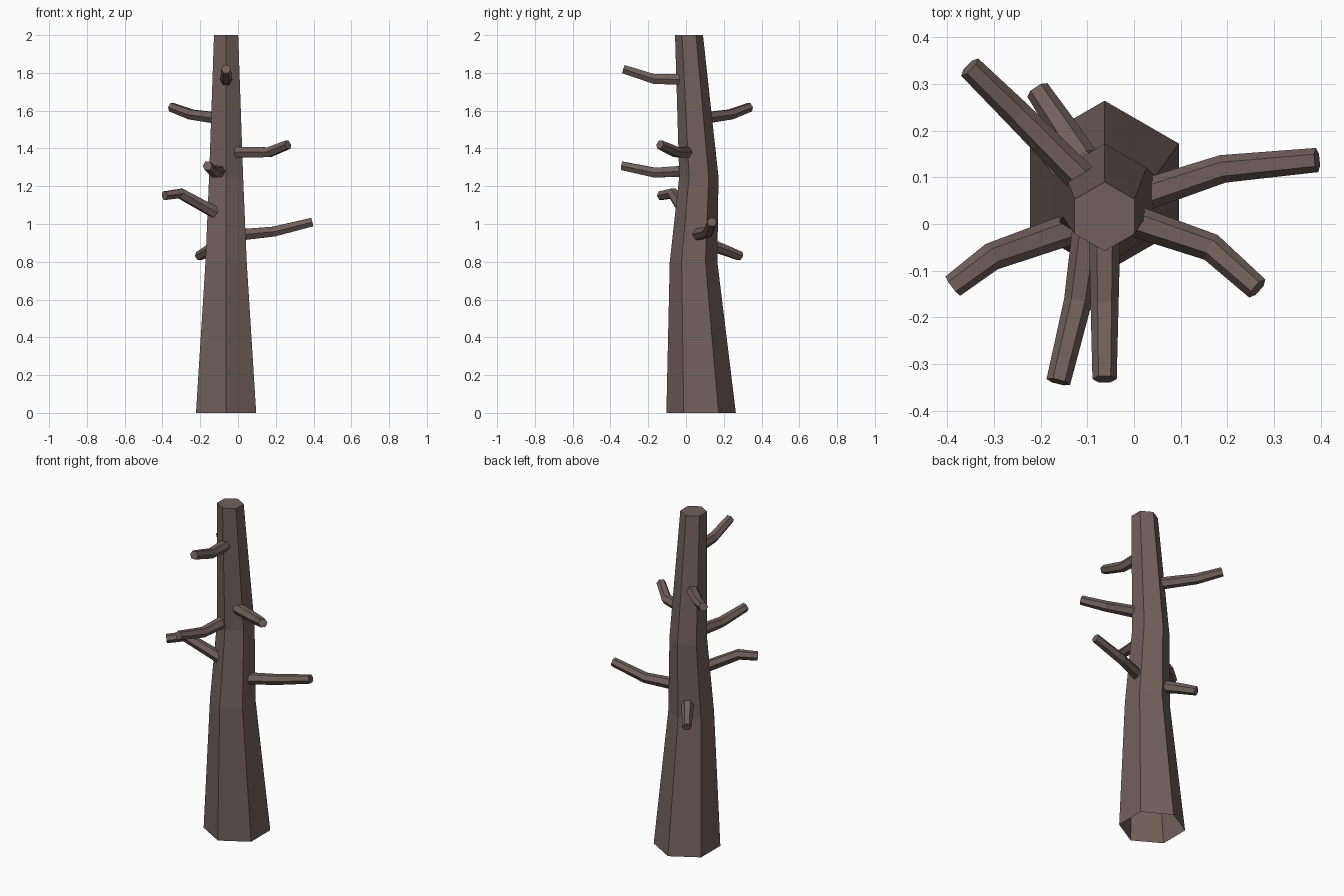
import bpy, bmesh, math
from mathutils import Vector

cube = bpy.data.objects.get("Cube")
if cube:
    bpy.data.objects.remove(cube, do_unlink=True)

BARK = (0.17, 0.117, 0.107, 1)
bark = bpy.data.materials.new("brown bark")
bark.use_nodes = True
bark.diffuse_color = BARK
bark.node_tree.nodes["Principled BSDF"].inputs["Base Color"].default_value = BARK

SIDES = 6
UP = Vector((0, 0, 1))


def hex_ring(centre, radius, side, top):
    """Six points around a centre, the first lying along the side vector."""
    angles = [math.tau * i / SIDES for i in range(SIDES)]
    return [centre + radius * (math.cos(a) * side + math.sin(a) * top) for a in angles]


def skin_rings(name, rings):
    """Flat-sided tube through the rings, closed at the far end only."""
    bm = bmesh.new()
    loops = [[bm.verts.new(p) for p in ring] for ring in rings]
    for low, high in zip(loops, loops[1:]):
        for i in range(SIDES):
            j = (i + 1) % SIDES
            bm.faces.new((low[i], low[j], high[j], high[i]))
    bm.faces.new(loops[-1])
    mesh = bpy.data.meshes.new(name)
    bm.to_mesh(mesh)
    bm.free()
    mesh.materials.append(bark)
    obj = bpy.data.objects.new(name, mesh)
    bpy.context.collection.objects.link(obj)
    return obj


def branch(name, points, radii=(0.034, 0.030, 0.026)):
    """Tapered, bent hexagonal limb with mitred joint."""
    pts = [Vector(p) for p in points]
    rings = []
    for i, (p, r) in enumerate(zip(pts, radii)):
        before, after = pts[max(i - 1, 0)], pts[min(i + 1, len(pts) - 1)]
        along = (after - before).normalized()
        side = UP.cross(along).normalized()
        # side x top must point along the limb so the faces look outward
        rings.append(hex_ring(p, r, side, along.cross(side)))
    return skin_rings(name, rings)


# Trunk: open underneath, leaning and tapering; (y, z, radius)
trunk_path = [(0.08, 0, 0.184), (0.04, 0.8, 0.126), (0.068, 1.25, 0.104), (0.016, 2, 0.074)]
skin_rings("trunk", [
    hex_ring(Vector((-0.063, y, z)), r, Vector((0, 1, 0)), Vector((-1, 0, 0)))
    for y, z, r in trunk_path])

# Bare branches: root inside trunk, bend, tip
branch("upper_front_branch", [(-0.063, -0.01, 1.765), (-0.063, -0.17, 1.768), (-0.063, -0.332, 1.82)])
branch("middle_front_branch", [(-0.097, 0.0, 1.28), (-0.12, -0.165, 1.272), (-0.162, -0.338, 1.308)])
branch("right_branch", [(-0.12, -0.005, 1.06), (-0.305, -0.07, 1.162), (-0.388, -0.133, 1.15)])
branch("left_branch", [(0.015, 0.06, 0.943), (0.19, 0.118, 0.96), (0.392, 0.137, 1.01)])
branch("left_front_branch", [(-0.01, 0.01, 1.38), (0.165, -0.05, 1.38), (0.264, -0.138, 1.42)])
branch("upper_back_branch", [(-0.105, 0.09, 1.56), (-0.25, 0.236, 1.58), (-0.352, 0.336, 1.618)])
branch("lower_back_branch", [(-0.11, 0.14, 0.885), (-0.155, 0.21, 0.86), (-0.207, 0.287, 0.83)])
